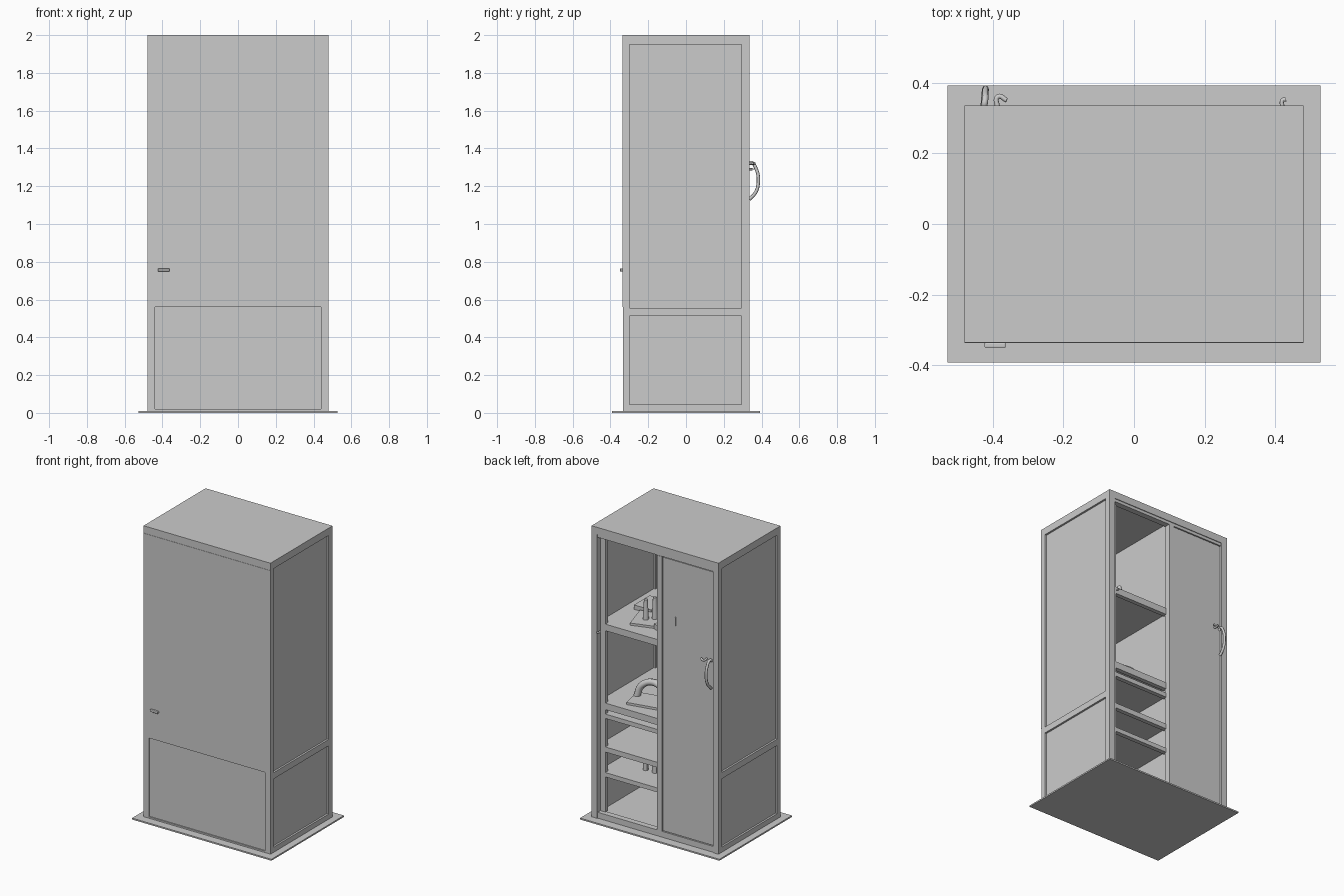
import bpy, math
from mathutils import Vector

if "Cube" in bpy.data.objects:
    bpy.data.objects.remove(bpy.data.objects["Cube"], do_unlink=True)


def material(name, v):
    m = bpy.data.materials.new(name)
    m.use_nodes = True
    m.diffuse_color = (v, v, v, 1)
    m.node_tree.nodes["Principled BSDF"].inputs["Base Color"].default_value = (v, v, v, 1)
    return m


GREY = material("painted grey", 0.6)


def box(name, x, y, z, rot=0.0, bevel=0.0):
    """Box from three (min, max) ranges, optionally turned about z."""
    bpy.ops.mesh.primitive_cube_add(size=1)
    o = bpy.context.object
    o.name = name
    o.location = [(a + b) / 2 for a, b in (x, y, z)]
    o.scale = [b - a for a, b in (x, y, z)]
    o.rotation_euler.z = rot
    o.data.materials.append(GREY)
    if bevel:
        bpy.ops.object.transform_apply(location=False, rotation=False, scale=True)
        m = o.modifiers.new("bevel", 'BEVEL')
        m.width, m.segments = bevel, 3
    return o


def cone(name, loc, r1, r2, h, sides=12):
    """Cone or cylinder standing on loc."""
    bpy.ops.mesh.primitive_cone_add(vertices=sides, radius1=r1, radius2=r2, depth=h,
                                    location=Vector(loc) + Vector((0, 0, h / 2)))
    o = bpy.context.object
    o.name = name
    o.data.materials.append(GREY)
    bpy.ops.object.shade_smooth_by_angle()
    return o


def tube(name, pts, r, closed=False):
    """Round bar along a smooth path."""
    c = bpy.data.curves.new(name, 'CURVE')
    c.dimensions = '3D'
    c.bevel_depth, c.bevel_resolution, c.use_fill_caps = r, 2, True
    c.resolution_u = 6
    s = c.splines.new('BEZIER')
    s.bezier_points.add(len(pts) - 1)
    s.use_cyclic_u = closed
    for b, p in zip(s.bezier_points, pts):
        b.co = p
        b.handle_left_type = b.handle_right_type = 'AUTO'
    c.materials.append(GREY)
    o = bpy.data.objects.new(name, c)
    bpy.context.collection.objects.link(o)
    return o


# Base plate, roof and floor
box("base_plate", (-.527, .527), (-.392, .392), (0, .01))
box("roof", (-.48, .48), (-.335, .335), (1.95, 2))
box("floor", (-.46, .46), (-.32, .31), (.01, .035))

# Sides: posts, recessed panels and rails
for side, s in (("left", 1), ("right", -1)):
    def mx(a, b):
        return tuple(sorted((a * s, b * s)))
    box(side + "_front_post", mx(.44, .48), (-.334, -.3), (.01, 1.95))
    box(side + "_back_post", mx(.437, .48), (.295, .335), (.01, 1.95))
    box(side + "_side_panel", mx(.452, .467), (-.3, .295), (.01, 1.95))
    box(side + "_mid_rail", mx(.46, .48), (-.3, .295), (.512, .555))
    box(side + "_bottom_rail", mx(.46, .48), (-.3, .295), (.01, .045))

# Front: full upper panel and recessed lower panel
box("front_upper_panel", (-.48, .48), (-.337, -.312), (.56, 1.95))
box("front_lower_panel", (-.44, .44), (-.326, -.312), (.01, .56))
box("front_sill", (-.44, .44), (-.334, -.32), (.01, .02))
box("front_pull", (-.423, -.363), (-.35, -.335), (.748, .765), bevel=.004)

# Back: frame, centre mullion, partition and closed door
box("back_top_rail", (-.437, .437), (.29, .33), (1.93, 1.95))
box("back_bottom_rail", (-.437, .437), (.29, .33), (.01, .05))
box("centre_mullion", (-.05, -.012), (.29, .333), (.05, 1.93))
box("partition", (-.045, -.02), (-.312, .29), (.035, 1.95))
box("closed_door", (-.432, -.055), (.31, .327), (.055, 1.925))
box("inner_stile", (.40, .437), (.27, .30), (.05, 1.93))
box("door_slot", (-.153, -.146), (.326, .33), (1.48, 1.54))

# Door handle, key lever and latch
tube("door_handle", [(-.425, .327, 1.315), (-.422, .345, 1.325), (-.42, .372, 1.29),
                     (-.42, .383, 1.23), (-.422, .37, 1.17), (-.425, .335, 1.13)], .009)
tube("key_lever", [(-.385, .325, 1.32), (-.385, .36, 1.32), (-.36, .35, 1.322)], .007)
tube("latch", [(.42, .33, 1.29), (.42, .35, 1.29), (.43, .352, 1.29)], .006)

# Shelves with front lips
for i, (z, t) in enumerate(((1.30, .035), (.76, .035), (.70, .02), (.47, .025), (.30, .02))):
    box(f"shelf_{i + 1}", (-.03, .455), (-.315, .28), (z, z + t))
    box(f"shelf_lip_{i + 1}", (-.02, .437), (.27, .30), (z - .01, z + t))

# Hanging sheet on the inner wall
box("hanging_sheet", (.02, .18), (-.31, -.295), (1.62, 1.80), bevel=.007)

# Upper shelf contents
for x, y, h in ((.22, .12, .15), (.18, .08, .16)):
    cone("spike", (x, y, 1.335), .02, .012, h)
box("flat_block", (.1, .3), (.0, .2), (1.335, 1.35), rot=.3)
box("small_block", (.02, .1), (.1, .2), (1.335, 1.37), rot=-.4)
box("tray", (.25, .38), (-.15, .02), (1.335, 1.365))

# Middle shelf contents: arched bracket on a foot
box("bracket_foot", (.06, .30), (.05, .22), (.795, .81), rot=.2)
tube("bracket_arch", [(.29, .12, .80), (.26, .11, .88), (.18, .1, .92),
                      (.1, .12, .90), (.07, .14, .80)], .022)

# Lower shelf contents
for x in (.08, .15, .22):
    cone("peg", (x, .12, .32), .018, .018, .08)
    cone("peg_head", (x, .12, .40), .028, .028, .015)
